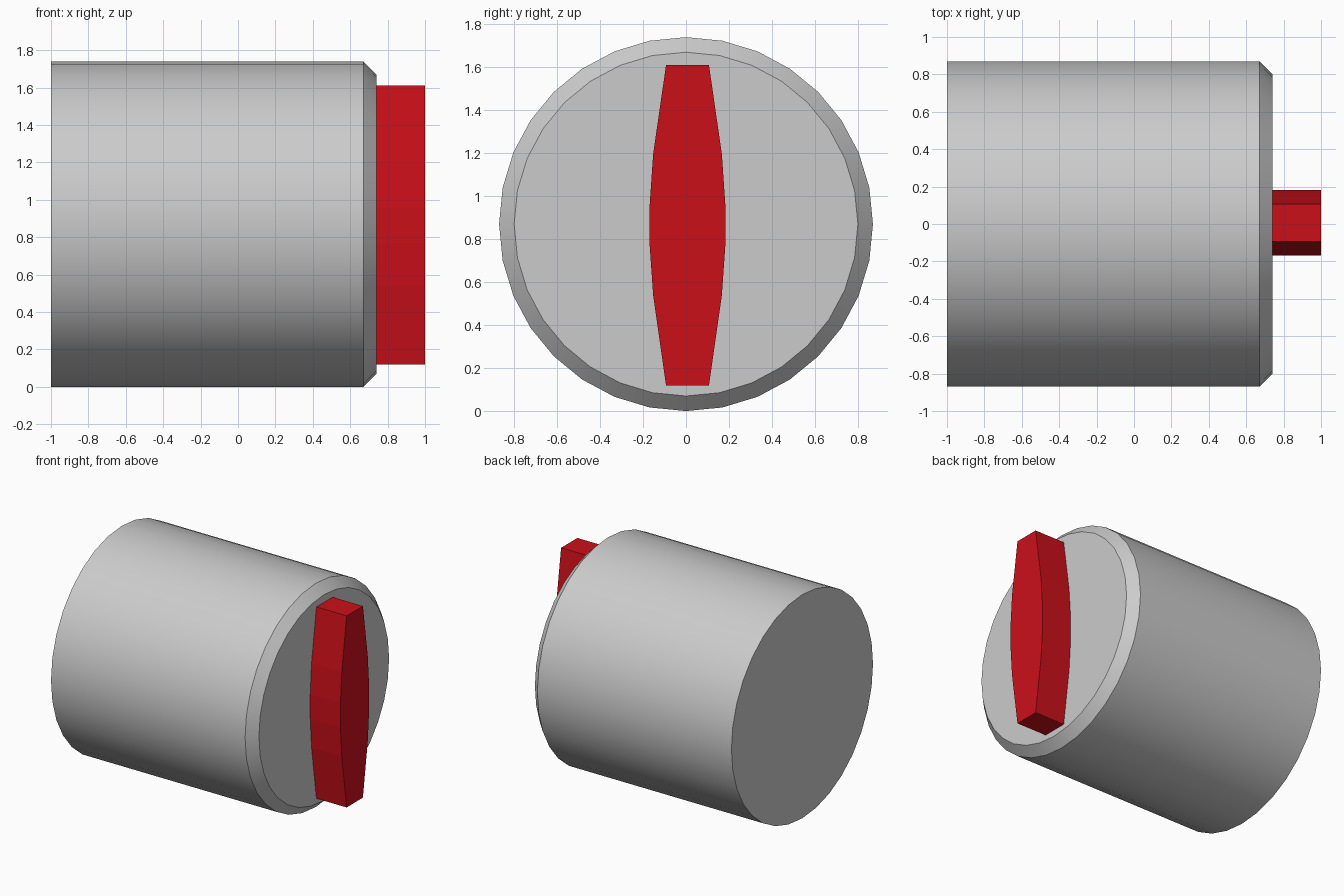
import bpy, bmesh
from math import sin, cos, tau, radians

if "Cube" in bpy.data.objects:
    bpy.data.objects.remove(bpy.data.objects["Cube"])

SIDES, CZ = 32, 0.87


def loft(name, rings):
    """Skin a list of matching point rings and cap both ends."""
    bm = bmesh.new()
    loops = [[bm.verts.new(p) for p in ring] for ring in rings]
    for a, b in zip(loops, loops[1:]):
        for i in range(len(a)):
            j = (i + 1) % len(a)
            bm.faces.new((a[i], a[j], b[j], b[i]))
    bm.faces.new(loops[0])
    bm.faces.new(loops[-1])
    bmesh.ops.recalc_face_normals(bm, faces=bm.faces)
    mesh = bpy.data.meshes.new(name)
    bm.to_mesh(mesh)
    bm.free()
    obj = bpy.data.objects.new(name, mesh)
    bpy.context.collection.objects.link(obj)
    return obj


def circle(x, r):
    return [(x, r * sin(tau * i / SIDES), CZ + r * cos(tau * i / SIDES))
            for i in range(SIDES)]


# Knob body: cylinder with a chamfered front rim
body = loft("knob_body", [circle(-1, 0.87), circle(0.67, 0.87), circle(0.74, 0.80)])
bpy.context.view_layer.objects.active = body
body.select_set(True)
bpy.ops.object.shade_smooth_by_angle(angle=radians(30))

# Grip bar: barrel-shaped outline, slightly off centre, extruded along x
half = [(0.10, 1.61), (0.16, 1.195), (0.176, 0.96),
        (0.176, 0.77), (0.16, 0.54), (0.10, 0.12)]
outline = [(0.007 + y, z) for y, z in half]
outline += [(0.007 - y, z) for y, z in reversed(half)]
grip = loft("grip_bar", [[(x, y, z) for y, z in outline] for x in (0.74, 1.0)])

red = bpy.data.materials.new("red")
red.diffuse_color = (0.6, 0.005, 0.01, 1)
red.use_nodes = True
red.node_tree.nodes["Principled BSDF"].inputs["Base Color"].default_value = red.diffuse_color
grip.data.materials.append(red)
